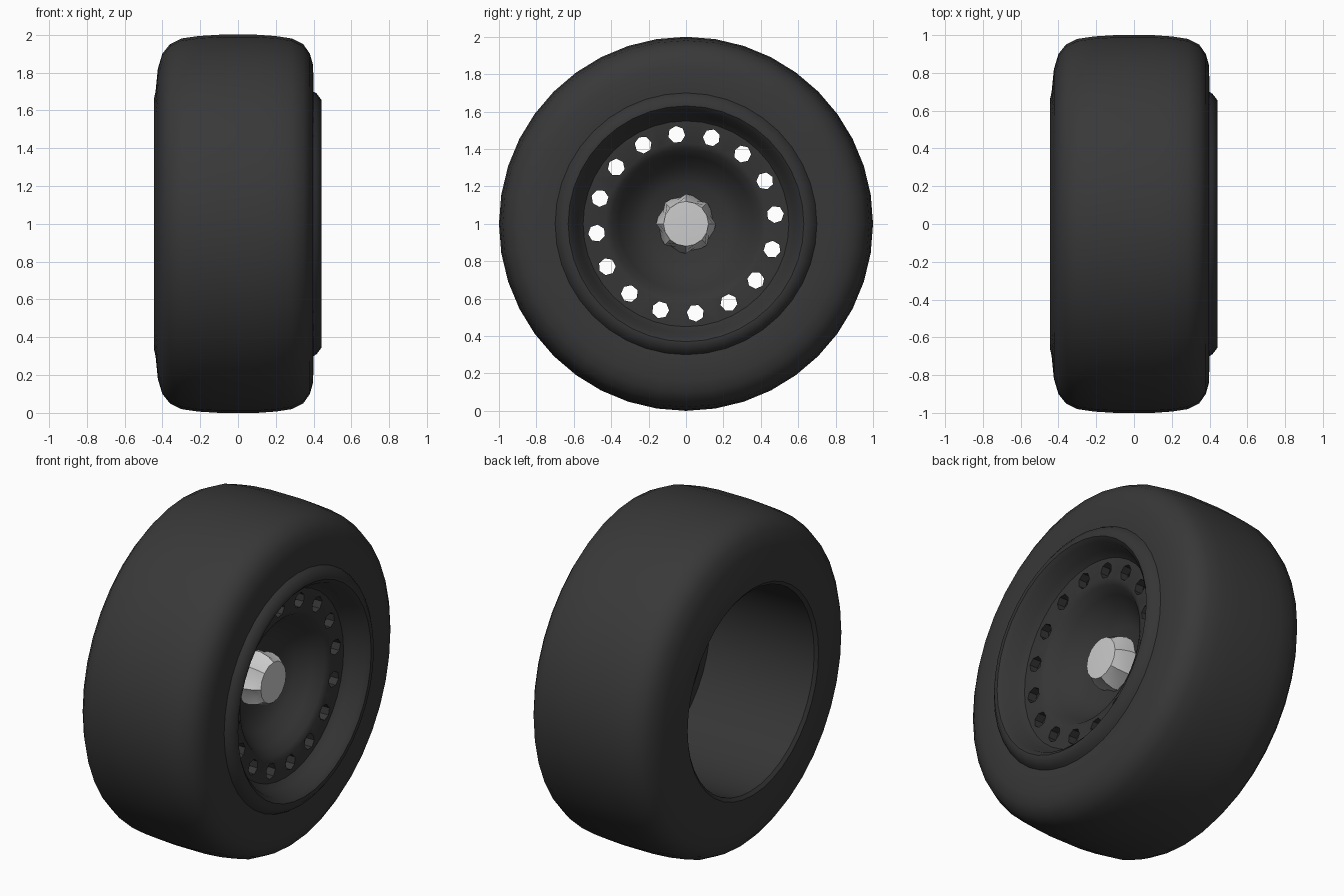
import bpy, bmesh, math

if "Cube" in bpy.data.objects:
    bpy.data.objects.remove(bpy.data.objects["Cube"])

def material(name, v):
    m = bpy.data.materials.new(name)
    m.diffuse_color = (v, v, v, 1)
    m.use_nodes = True
    m.node_tree.nodes["Principled BSDF"].inputs["Base Color"].default_value = m.diffuse_color
    return m

rubber = material("dark rubber", 0.04)
rim_paint = material("dark rim paint", 0.036)
metal = material("light metal", 0.6)

def finish(bm, name, mat, angle):
    bmesh.ops.remove_doubles(bm, verts=bm.verts, dist=0.0005)
    bmesh.ops.recalc_face_normals(bm, faces=bm.faces)
    me = bpy.data.meshes.new(name)
    bm.to_mesh(me)
    bm.free()
    ob = bpy.data.objects.new(name, me)
    bpy.context.collection.objects.link(ob)
    ob.location.z = 1
    me.materials.append(mat)
    smooth(ob, angle)
    return ob

def smooth(ob, angle):
    bpy.ops.object.select_all(action='DESELECT')
    ob.select_set(True)
    bpy.context.view_layer.objects.active = ob
    bpy.ops.object.shade_smooth_by_angle(angle=math.radians(angle))

def lathe(name, profile, segs, mat, angle=40, closed=True, radius=lambda i, j, r: r):
    """Spin (radius, x) points around the x axis."""
    bm = bmesh.new()
    rings = []
    for j in range(segs):
        a = math.tau * j / segs
        ring = []
        for i, (r, x) in enumerate(profile):
            r = radius(i, j, r)
            ring.append(bm.verts.new((x, r * math.cos(a), r * math.sin(a))))
        rings.append(ring)
    n = len(profile)
    for j in range(segs):
        p, q = rings[j], rings[(j + 1) % segs]
        for i in range(n if closed else n - 1):
            k = (i + 1) % n
            if profile[i][0] == 0 and profile[k][0] == 0:
                continue
            if profile[i][0] == 0:
                bm.faces.new((p[i], p[k], q[k]))
            elif profile[k][0] == 0:
                bm.faces.new((p[i], p[k], q[i]))
            else:
                bm.faces.new((p[i], p[k], q[k], q[i]))
    return finish(bm, name, mat, angle)

# Tyre: rounded tread and slightly bulging inner sidewall
lathe("tyre", [
    (0.62, 0.39), (0.72, 0.40), (0.84, 0.397), (0.90, 0.38), (0.95, 0.345),
    (0.98, 0.285), (0.993, 0.20), (1.0, 0.10), (1.0, -0.10), (0.993, -0.21),
    (0.98, -0.30), (0.95, -0.36), (0.90, -0.40), (0.82, -0.424),
    (0.70, -0.436), (0.66, -0.445), (0.62, -0.445)], 40, rubber, 50)

# Rim: outer lip, perforated flat ring, deep dish, and open barrel behind
rim = lathe("rim", [
    (0.71, 0.38), (0.69, 0.415), (0.655, 0.442), (0.63, 0.442), (0.605, 0.42),
    (0.58, 0.35), (0.55, 0.315), (0.43, 0.31), (0.40, 0.295), (0.36, 0.24),
    (0.30, 0.17), (0.22, 0.12), (0.0, 0.10),
    (0.0, 0.05), (0.23, 0.07), (0.32, 0.12), (0.40, 0.24), (0.44, 0.26),
    (0.60, 0.26), (0.60, -0.43), (0.62, -0.445), (0.64, -0.44), (0.64, 0.37)],
    40, rim_paint, 40)

# Ring of sixteen seven-sided holes
bm = bmesh.new()
for k in range(16):
    a = math.radians(6 + 22.5 * k)
    ends = []
    for x in (0.18, 0.40):
        ends.append([bm.verts.new((
            x,
            0.48 * math.cos(a) + 0.046 * math.cos(a + math.tau * s / 7),
            0.48 * math.sin(a) + 0.046 * math.sin(a + math.tau * s / 7)))
            for s in range(7)])
    bm.faces.new(ends[0])
    bm.faces.new(ends[1])
    for s in range(7):
        t = (s + 1) % 7
        bm.faces.new((ends[0][s], ends[0][t], ends[1][t], ends[1][s]))
cutter = finish(bm, "hole_cutter", rim_paint, 30)
cutter.hide_render = True
mod = rim.modifiers.new("holes", 'BOOLEAN')
mod.operation = 'DIFFERENCE'
mod.solver = 'EXACT'
mod.object = cutter
bpy.context.view_layer.objects.active = rim
bpy.ops.object.modifier_move_to_index(modifier="holes", index=0)
bpy.ops.object.modifier_apply(modifier="holes")
bpy.data.objects.remove(cutter)
smooth(rim, 40)

# Centre nut: round base with eight scalloped flats below a flat top
def scallop(i, j, r):
    return r * (0.84 if j % 2 and i in (2, 3) else 1)

lathe("centre_nut", [
    (0.0, 0.09), (0.155, 0.09), (0.16, 0.15), (0.145, 0.20),
    (0.12, 0.235), (0.0, 0.24)], 16, metal, 35, closed=False, radius=scallop)
